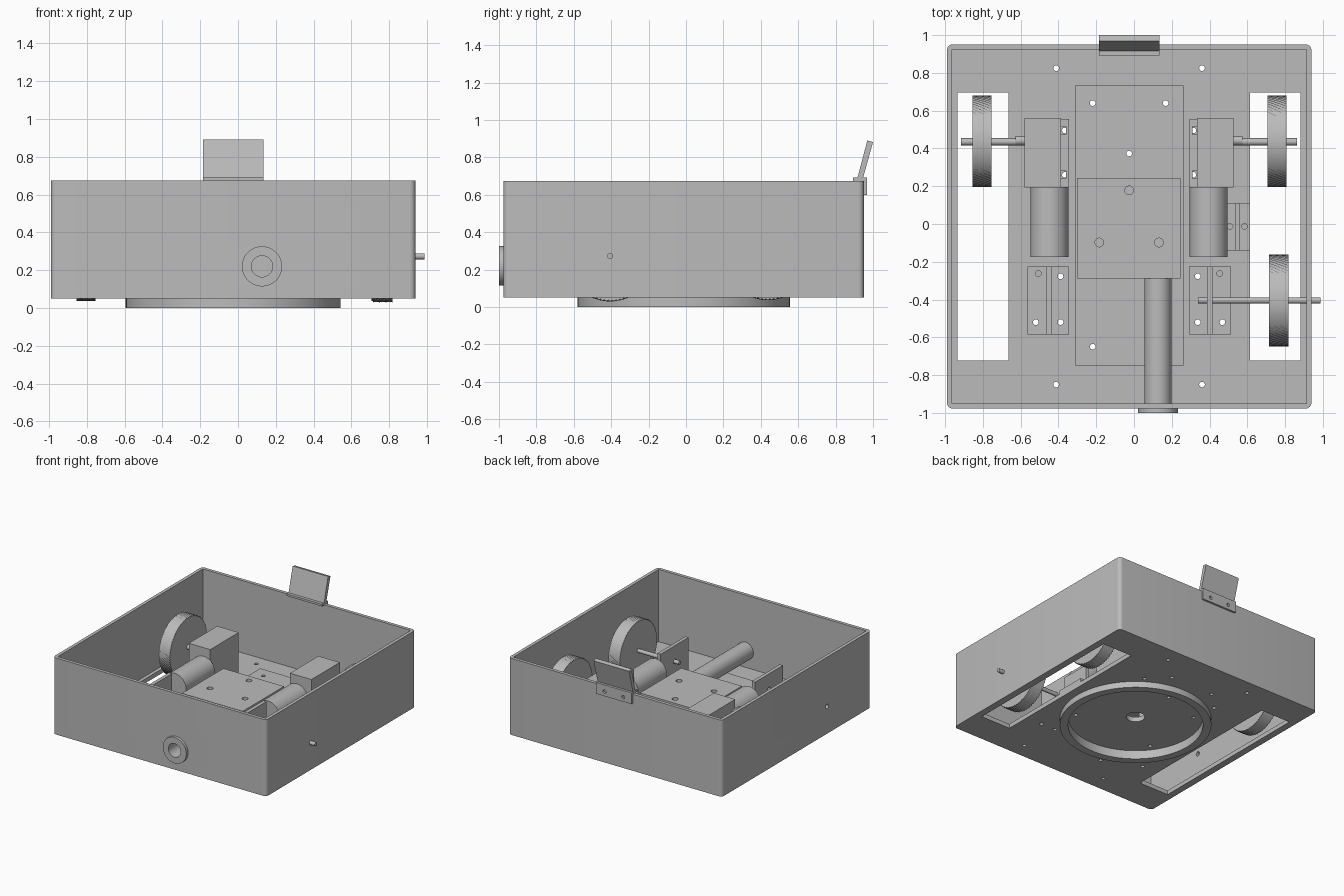
import bpy, bmesh, math
from mathutils import Matrix, Vector

if bpy.data.objects.get("Cube"):
    bpy.data.objects.remove(bpy.data.objects["Cube"], do_unlink=True)

grey = bpy.data.materials.new("plain_grey")
GREY = (0.5, 0.5, 0.5, 1)
grey.diffuse_color = GREY
grey.use_nodes = True
grey.node_tree.nodes["Principled BSDF"].inputs["Base Color"].default_value = GREY

CX, CY = -0.026, -0.013          # centre of the case
BOTTOM, FLOOR, RIM = 0.05, 0.085, 0.675
AXLE_Z = 0.28
ROT = {"X": Matrix.Rotation(math.pi / 2, 4, "Y"),
       "Y": Matrix.Rotation(-math.pi / 2, 4, "X"),
       "Z": Matrix.Identity(4)}


def finish(name, bm):
    bmesh.ops.recalc_face_normals(bm, faces=bm.faces)
    me = bpy.data.meshes.new(name)
    bm.to_mesh(me)
    bm.free()
    me.materials.append(grey)
    ob = bpy.data.objects.new(name, me)
    bpy.context.collection.objects.link(ob)
    return ob


def add_box(bm, x, y, z):
    mid = [(a + b) / 2 for a, b in (x, y, z)]
    size = [abs(b - a) for a, b in (x, y, z)]
    m = Matrix.Translation(mid) @ Matrix.Diagonal(size + [1])
    bmesh.ops.create_cube(bm, size=1, matrix=m)


def add_rod(bm, start, length, r, axis="Z", seg=32):
    m = Matrix.Translation(start) @ ROT[axis] @ Matrix.Translation((0, 0, length / 2))
    bmesh.ops.create_cone(bm, cap_ends=True, segments=seg, radius1=r, radius2=r,
                          depth=length, matrix=m)


def boxes(name, *dims):
    bm = bmesh.new()
    for d in dims:
        add_box(bm, *d)
    return finish(name, bm)


def rods(name, *dims):
    bm = bmesh.new()
    for d in dims:
        add_rod(bm, *d)
    return finish(name, bm)


def cut(ob, *cutters):
    for c in cutters:
        mod = ob.modifiers.new("cut", "BOOLEAN")
        mod.operation, mod.solver, mod.object = "DIFFERENCE", "EXACT", c
    dg = bpy.context.evaluated_depsgraph_get()
    me = bpy.data.meshes.new_from_object(ob.evaluated_get(dg))
    ob.modifiers.clear()
    ob.data = me


def mirror_x(x, side):
    return CX + side * x


# Drills for screw holes that pass through floor, plate and brackets
spots = [(CX + s * 0.386, y) for s in (-1, 1) for y in (0.825, -0.85)]
spots += [(CX + s * 0.193, 0.64) for s in (-1, 1)] + [(CX - 0.193, -0.65), (CX, 0.373)]
for s in (-1, 1):
    spots += [(mirror_x(0.363, s), -0.277), (mirror_x(0.363, s), -0.52),
              (mirror_x(0.494, s), -0.52), (mirror_x(0.34, s), 0.495), (mirror_x(0.34, s), 0.26)]
drill = rods("screw_drill", *[((x, y, 0), 0.2, 0.015, "Z", 16) for x, y in spots])
hub_drill = rods("hub_drill", ((CX, CY, 0), 0.2, 0.07))
axle_drill = rods("axle_drill", ((-1.1, -0.405, 0.273), 1.5, 0.018, "X"))
tube_drill = rods("tube_drill", ((0.127, -1.1, 0.22), 0.75, 0.056, "Y"))

# Open case with rounded upright corners
bm = bmesh.new()
add_box(bm, (-0.99, 0.939), (-0.977, 0.951), (BOTTOM, RIM))
upright = [e for e in bm.edges if abs(e.verts[0].co.z - e.verts[1].co.z) > 0.1]
bmesh.ops.bevel(bm, geom=upright, offset=0.03, segments=6, profile=0.5, affect="EDGES")
case = finish("case", bm)
cavity = boxes("cavity", ((-0.963, 0.912), (-0.95, 0.924), (FLOOR, 1)))
slots = boxes("wheel_slots", *[((mirror_x(0.639, s), mirror_x(0.908, s)), (-0.722, 0.696), (0, 0.2))
                               for s in (-1, 1)])
recess = rods("recess", ((CX, CY, 0), 0.07, 0.505, "Z", 96))
cut(case, cavity, slots, recess, drill, hub_drill, axle_drill, tube_drill)

# Turntable ring underneath
ring = rods("bottom_ring", ((CX, CY, 0), BOTTOM + 0.001, 0.568, "Z", 96))
cut(ring, recess)

# Base plate and raised deck on standoffs
base_plate = boxes("base_plate", ((-0.312, 0.262), (-0.748, 0.733), (FLOOR, 0.11)))
cut(base_plate, drill, hub_drill)
deck = boxes("deck", ((-0.302, 0.246), (-0.289, 0.243), (0.25, 0.30)))
posts = [(CX, 0.178), (CX - 0.158, -0.098), (CX + 0.158, -0.098)]
deck_drill = rods("deck_drill", *[((x, y, 0.26), 0.1, 0.023) for x, y in posts])
cut(deck, deck_drill)
rods("deck_posts", *[((x, y, 0.1), 0.155, 0.04) for x, y in posts])

# Front tube with its flange
tube = rods("front_tube", ((0.127, -0.976, 0.22), 0.74, 0.071, "Y", 48))
flange = rods("tube_flange", ((0.127, -1.0, 0.22), 0.024, 0.106, "Y", 64))
cut(tube, tube_drill)
cut(flange, tube_drill)


# Knurled wheel: bumps alternate around the rim and across the tread
def wheel(name, x0, x1, y, z, r=0.243, seg=144, rows=6):
    bm = bmesh.new()
    rings = []
    for j in range(rows + 1):
        x = x0 + (x1 - x0) * j / rows
        ring = []
        for i in range(seg):
            a = 2 * math.pi * i / seg
            rr = r - 0.008 * ((i + j) % 2)
            ring.append(bm.verts.new((x, y + rr * math.cos(a), z + rr * math.sin(a))))
        rings.append(ring)
    for p, q in zip(rings, rings[1:]):
        for i in range(seg):
            k = (i + 1) % seg
            bm.faces.new((p[i], p[k], q[k], q[i]))
    bm.faces.new(rings[0])
    bm.faces.new(rings[-1])
    return finish(name, bm)


wheel("rear_right_wheel", -0.855, -0.755, 0.438, AXLE_Z)
wheel("rear_left_wheel", 0.706, 0.807, 0.438, AXLE_Z)
wheel("front_left_wheel", 0.714, 0.817, -0.405, 0.273)
rods("front_axle", ((0.34, -0.405, 0.273), 0.647, 0.016, "X"))

for s, side in ((-1, "right"), (1, "left")):
    # Gear motor: gearbox, slotted foot, motor can, shaft and boss
    boxes(side + "_gearbox", ((mirror_x(0.36, s), mirror_x(0.554, s)), (0.193, 0.56), (FLOOR, 0.45)))
    foot = boxes(side + "_gearbox_foot",
                 ((mirror_x(0.319, s), mirror_x(0.37, s)), (0.195, 0.557), (FLOOR, 0.12)))
    foot_slots = boxes(side + "_foot_slots", *[((mirror_x(0.335, s), mirror_x(0.36, s)),
                       (y - 0.02, y + 0.02), (0, 0.3)) for y in (0.495, 0.26)])
    cut(foot, foot_slots)
    bpy.data.objects.remove(foot_slots, do_unlink=True)
    rods(side + "_motor", ((mirror_x(0.421, s), -0.175, AXLE_Z), 0.37, 0.1, "Y", 48))
    start = min(mirror_x(0.54, s), mirror_x(0.889, s))
    rods(side + "_shaft", ((start, 0.435, AXLE_Z), 0.349, 0.019, "X"))
    start = min(mirror_x(0.54, s), mirror_x(0.601, s))
    rods(side + "_shaft_boss", ((start, 0.441, AXLE_Z), 0.061, 0.024, "X"))

    # Upright axle bracket on a screwed foot
    bracket_foot = boxes(side + "_bracket_foot",
                         ((mirror_x(0.318, s), mirror_x(0.539, s)), (-0.585, -0.225), (FLOOR, 0.115)))
    pit = rods(side + "_pit", ((mirror_x(0.48, s), -0.262, 0.095), 0.1, 0.015))
    cut(bracket_foot, drill, pit)
    bpy.data.objects.remove(pit, do_unlink=True)
    plate = boxes(side + "_bracket_wall",
                  ((mirror_x(0.412, s), mirror_x(0.441, s)), (-0.585, -0.225), (0.11, 0.40)))
    cut(plate, axle_drill)

# Small side bracket beside the left motor
side_foot = boxes("side_bracket_foot", ((0.47, 0.613), (-0.14, 0.11), (FLOOR, 0.115)))
side_drill = rods("side_drill", *[((x, -0.013, 0.095), 0.1, 0.015) for x in (0.508, 0.585)])
cut(side_foot, side_drill)
boxes("side_bracket_wall", ((0.537, 0.56), (-0.14, 0.11), (0.11, 0.25)))

# Rear clip over the rim with a tilted flap
FX = (-0.185, 0.135)
clip = boxes("flap_clip", (FX, (0.95, 0.967), (0.60, 0.692)))
clip_drill = rods("clip_drill", *[((x, 0.94, 0.637), 0.1, 0.014, "Y") for x in (-0.11, 0.06)])
cut(clip, clip_drill)
boxes("flap_clip_top", (FX, (0.892, 0.951), (RIM, 0.692)))
bm = bmesh.new()
profile = [(0.916, 0.688), (0.946, 0.688), (1.0, 0.882), (0.969, 0.890)]
face = bm.faces.new([bm.verts.new((FX[0], y, z)) for y, z in profile])
out = bmesh.ops.extrude_face_region(bm, geom=[face])
bmesh.ops.translate(bm, vec=Vector((FX[1] - FX[0], 0, 0)),
                    verts=[v for v in out["geom"] if isinstance(v, bmesh.types.BMVert)])
finish("flap", bm)

# Remove the cutting helpers
for c in (drill, hub_drill, axle_drill, tube_drill, cavity, slots, recess,
          deck_drill, side_drill, clip_drill):
    bpy.data.objects.remove(c, do_unlink=True)

# Smooth the round parts, keeping edges sharp
bpy.ops.object.select_all(action="DESELECT")
for ob in bpy.context.scene.objects:
    if ob.type == "MESH" and ob.data.materials and ob.data.materials[0] == grey \
            and "wheel" not in ob.name:
        ob.select_set(True)
        bpy.context.view_layer.objects.active = ob
bpy.ops.object.shade_smooth_by_angle(angle=math.radians(30))
